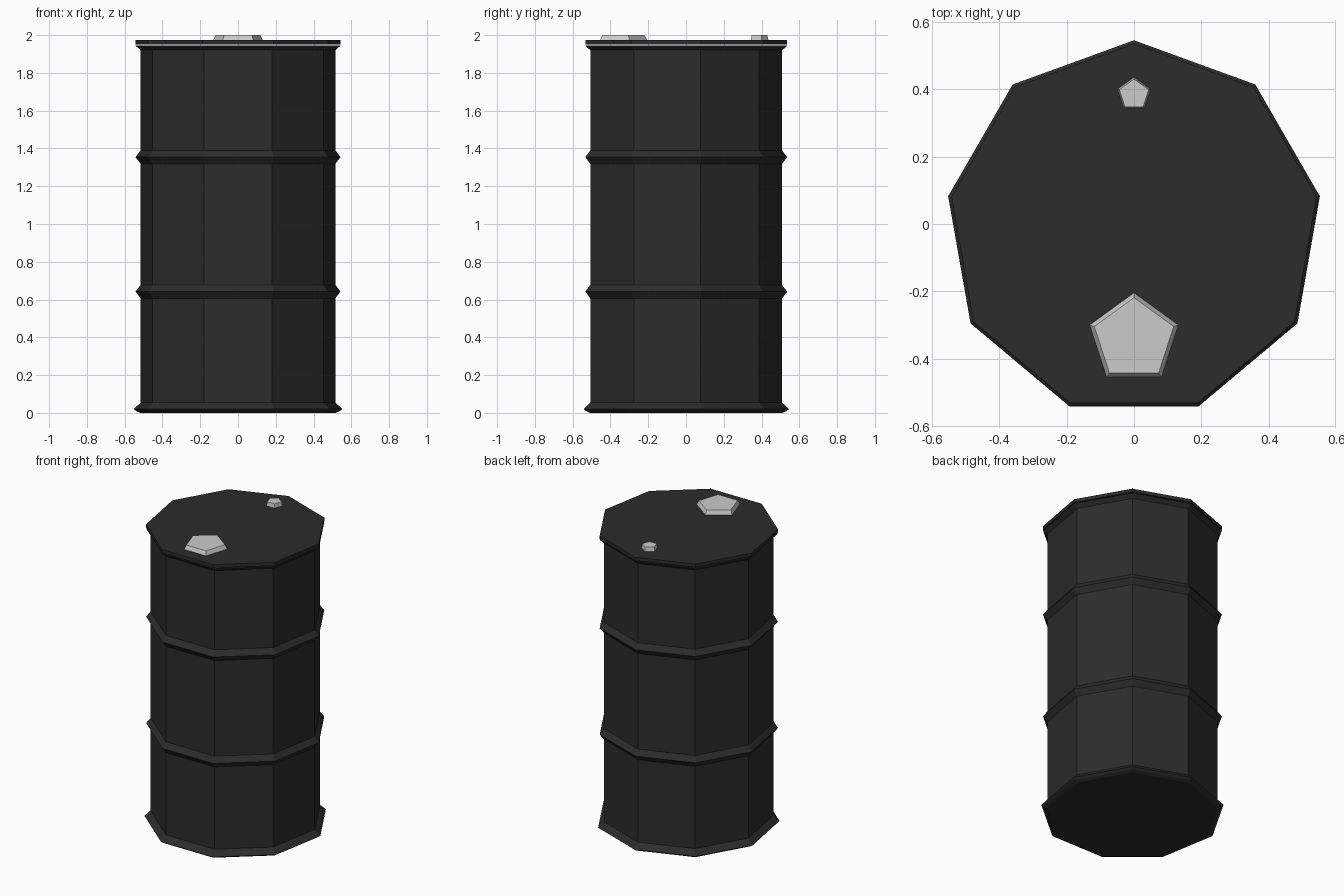
import bpy, bmesh
from math import sin, cos, tau

if "Cube" in bpy.data.objects:
    bpy.data.objects.remove(bpy.data.objects["Cube"])

dark = bpy.data.materials.new("black_paint")
dark.diffuse_color = (0.025, 0.025, 0.025, 1)
dark.use_nodes = True
dark.node_tree.nodes["Principled BSDF"].inputs["Base Color"].default_value = dark.diffuse_color


def turned(name, profile, sides, cy, mat=None):
    """Closed flat-sided solid from (radius, z) rings; one corner points to +y."""
    bm = bmesh.new()
    rings = [[bm.verts.new((-r * sin(tau * i / sides), cy + r * cos(tau * i / sides), z))
              for i in range(sides)] for r, z in profile]
    for lo, hi in zip(rings, rings[1:]):
        for i in range(sides):
            j = (i + 1) % sides
            bm.faces.new((lo[i], lo[j], hi[j], hi[i]))
    bm.faces.new(rings[0][::-1])
    bm.faces.new(rings[-1])
    bmesh.ops.recalc_face_normals(bm, faces=bm.faces)
    me = bpy.data.meshes.new(name)
    bm.to_mesh(me)
    bm.free()
    ob = bpy.data.objects.new(name, me)
    bpy.context.collection.objects.link(ob)
    if mat:
        me.materials.append(mat)
    return ob


SIDES, CY, BODY, RIB = 9, -0.015, 0.523, 0.551

# Barrel body: foot flange, two ribs, top flange
profile = [(0.525, 0.0), (0.545, 0.008), (0.561, 0.02), (BODY, 0.055)]
for z in (0.642, 1.354):
    profile += [(BODY, z - 0.036), (RIB, z), (BODY, z + 0.036)]
profile += [(BODY, 1.92), (RIB, 1.944)]
turned("barrel_body", profile, SIDES, CY, dark)

# Lid plate, a hair above the body
turned("barrel_lid", [(RIB, 1.95), (RIB, 1.973)], SIDES, CY, dark)

# Bung caps
for name, r0, r1, y in (("large_bung", 0.14, 0.124, -0.343), ("small_bung", 0.052, 0.046, 0.385)):
    turned(name, [(r0, 1.97), (r1, 2.0)], 5, y)
